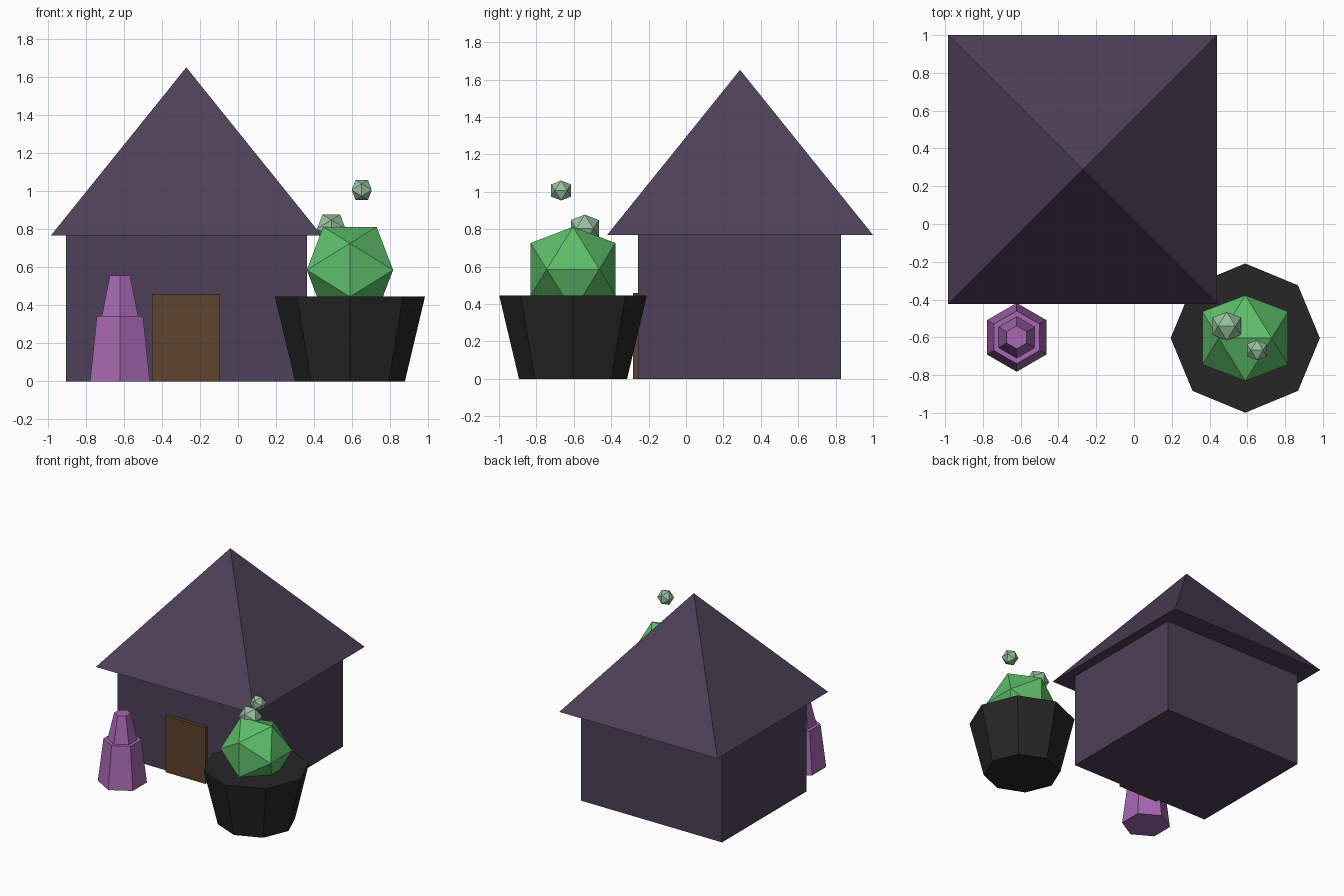
import bpy, bmesh, math

if "Cube" in bpy.data.objects:
    bpy.data.objects.remove(bpy.data.objects["Cube"])


def material(name, srgb):
    lin = [(c / 255 / 12.92) if c < 10 else ((c / 255 + 0.055) / 1.055) ** 2.4 for c in srgb]
    m = bpy.data.materials.new(name)
    m.diffuse_color = (*lin, 1)
    m.use_nodes = True
    m.node_tree.nodes["Principled BSDF"].inputs["Base Color"].default_value = m.diffuse_color
    return m


plum = material("dark plum", (78, 64, 88))
brown = material("door brown", (94, 68, 46))
violet = material("violet", (166, 104, 178))
black = material("pot black", (38, 38, 38))
green = material("leaf green", (94, 190, 106))
pale = material("pale green", (152, 192, 158))


def add_object(name, bm, mat, location=(0, 0, 0)):
    bmesh.ops.recalc_face_normals(bm, faces=bm.faces[:])
    mesh = bpy.data.meshes.new(name)
    bm.to_mesh(mesh)
    bm.free()
    mesh.materials.append(mat)
    ob = bpy.data.objects.new(name, mesh)
    ob.location = location
    bpy.context.collection.objects.link(ob)


def box(name, lo, hi, mat):
    bm = bmesh.new()
    bmesh.ops.create_cube(bm, size=1)
    for v in bm.verts:
        v.co = [l + (c + 0.5) * (h - l) for c, l, h in zip(v.co, lo, hi)]
    add_object(name, bm, mat)


def frustum(name, sides, x, y, z0, z1, r0, r1, mat, turn=0.0):
    """Closed tapered prism; turn is the angle of the first corner."""
    bm = bmesh.new()
    rings = []
    for r, z in ((r0, z0), (r1, z1)):
        n = sides if r > 0 else 1
        rings.append([bm.verts.new((r * math.cos(turn + 2 * math.pi * i / sides),
                                    r * math.sin(turn + 2 * math.pi * i / sides), z)) for i in range(n)])
    a, b = rings
    for i in range(sides):
        j = (i + 1) % sides
        bm.faces.new((a[i], a[j], b[j], b[i]) if r1 > 0 else (a[i], a[j], b[0]))
    bm.faces.new(a)
    if r1 > 0:
        bm.faces.new(b)
    add_object(name, bm, mat, (x, y, 0))


def icosahedron(name, centre, half, mat):
    """Icosahedron with a level top edge along x; half = half its extent."""
    bm = bmesh.new()
    a = half / ((1 + math.sqrt(5)) / 2)
    for s in (-a, a):
        for t in (-half, half):
            for co in ((s, 0, t), (0, t, s), (t, s, 0)):
                bm.verts.new(co)
    bmesh.ops.convex_hull(bm, input=bm.verts[:])
    add_object(name, bm, mat, centre)


# House
box("house_walls", (-0.905, -0.256, 0), (0.363, 0.829, 0.768), plum)
frustum("roof", 4, -0.272, 0.289, 0.768, 1.652, 0.712 * math.sqrt(2), 0, plum, math.pi / 4)
box("door", (-0.453, -0.284, 0), (-0.095, -0.25, 0.458), brown)

# Stepped hexagonal pillar
frustum("pillar_base", 6, -0.621, -0.6, 0, 0.345, 0.182, 0.14, violet, math.pi / 2)
frustum("pillar_top", 6, -0.621, -0.6, 0.345, 0.558, 0.11, 0.061, violet, math.pi / 2)

# Octagonal pot with plant and floating puffs
frustum("pot", 8, 0.589, -0.604, 0, 0.447, 0.289, 0.395, black)
icosahedron("plant", (0.589, -0.604, 0.586), 0.227, green)
icosahedron("lower_puff", (0.491, -0.541, 0.803), 0.075, pale)
icosahedron("upper_puff", (0.651, -0.668, 1.007), 0.053, pale)
